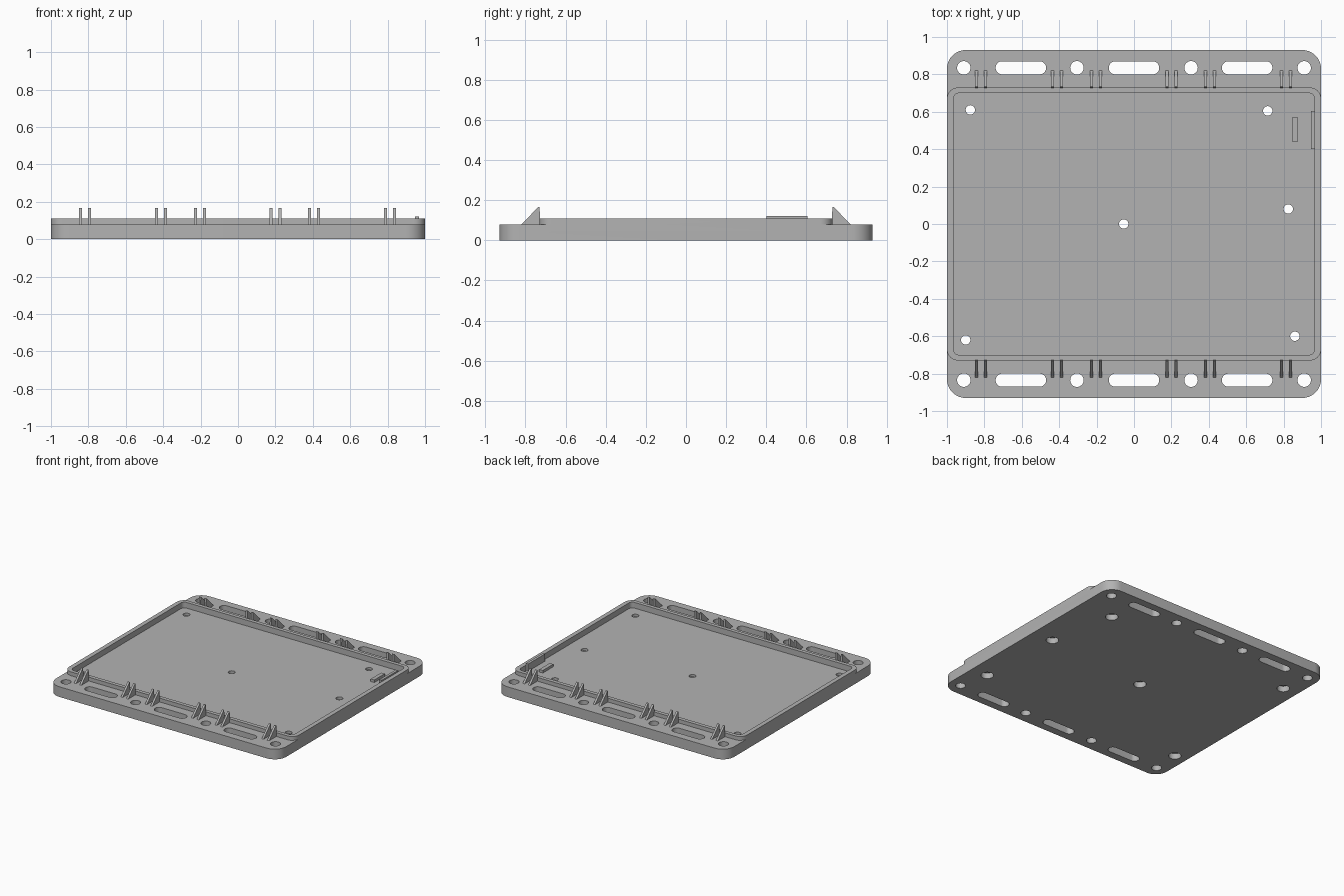
import bpy, bmesh, math

cube = bpy.data.objects.get("Cube")
if cube:
    bpy.data.objects.remove(cube, do_unlink=True)

grey = bpy.data.materials.new("plain grey")
grey.use_nodes = True
colour = (0.45, 0.45, 0.45, 1)
grey.diffuse_color = colour
grey.node_tree.nodes["Principled BSDF"].inputs["Base Color"].default_value = colour


def prism(name, points, offset):
    """Solid swept from a closed polygon of 3D points along an offset."""
    bm = bmesh.new()
    face = bm.faces.new([bm.verts.new(p) for p in points])
    swept = bmesh.ops.extrude_face_region(bm, geom=[face])["geom"]
    bmesh.ops.translate(bm, vec=offset, verts=[v for v in swept if isinstance(v, bmesh.types.BMVert)])
    bmesh.ops.recalc_face_normals(bm, faces=bm.faces)
    mesh = bpy.data.meshes.new(name)
    bm.to_mesh(mesh)
    bm.free()
    mesh.materials.append(grey)
    obj = bpy.data.objects.new(name, mesh)
    bpy.context.collection.objects.link(obj)
    return obj


def rounded(name, x, y, half_x, half_y, radius, low, high, steps=10):
    """Rounded box; a radius equal to the half sizes gives a cylinder."""
    points = []
    for quarter, (sx, sy) in enumerate([(1, 1), (-1, 1), (-1, -1), (1, -1)]):
        for i in range(steps + 1):
            a = (quarter + i / steps) * math.pi / 2
            p = (x + sx * (half_x - radius) + radius * math.cos(a),
                 y + sy * (half_y - radius) + radius * math.sin(a), low)
            if not points or math.dist(p, points[-1]) > 1e-5:
                points.append(p)
    if math.dist(points[0], points[-1]) < 1e-5:
        points.pop()
    return prism(name, points, (0, 0, high - low))


def box(name, x0, x1, y0, y1, z0, z1):
    return prism(name, [(x0, y0, z0), (x1, y0, z0), (x1, y1, z0), (x0, y1, z0)], (0, 0, z1 - z0))


def combine(target, other, operation):
    mod = target.modifiers.new("cut", "BOOLEAN")
    mod.object = other
    mod.operation = operation
    mod.solver = "EXACT"
    bpy.context.view_layer.objects.active = target
    bpy.ops.object.modifier_apply(modifier=mod.name)
    bpy.data.objects.remove(other, do_unlink=True)


# Base plate with the raised rim and the sunken floor
FLOOR, DECK, RIM = 0.065, 0.08, 0.11
tray = rounded("tray", 0, 0, 1, 0.93, 0.1, 0, DECK)
combine(tray, rounded("rim", 0, 0, 1, 0.73, 0.06, 0.04, RIM), "UNION")
combine(tray, rounded("pocket", 0, 0, 0.965, 0.7, 0.03, FLOOR, 0.3), "DIFFERENCE")

# Round holes and long slots along the front and back flanges
for y in (-0.835, 0.835):
    for x in (-0.91, -0.305, 0.305, 0.91):
        combine(tray, rounded("hole", x, y, 0.036, 0.036, 0.036, -0.1, 0.3), "DIFFERENCE")
    for x in (-0.605, 0, 0.605):
        combine(tray, rounded("slot", x, y, 0.135, 0.035, 0.035, -0.1, 0.3), "DIFFERENCE")

# Floor screw holes, counterbored from below
for x, y in [(-0.875, 0.61), (0.715, 0.605), (0.825, 0.08), (-0.055, 0), (-0.9, -0.62), (0.86, -0.6)]:
    combine(tray, rounded("screw_hole", x, y, 0.025, 0.025, 0.025, -0.1, 0.3), "DIFFERENCE")
    combine(tray, rounded("counterbore", x, y, 0.045, 0.045, 0.045, -0.1, 0.045), "DIFFERENCE")

# Paired triangular gussets behind the rim
for side, label in ((-1, "front"), (1, "back")):
    for centre in (-0.818, -0.412, -0.202, 0.2, 0.407, 0.812):
        for x in (centre - 0.024, centre + 0.024):
            profile = [(x - 0.008, side * y, z) for y, z in
                       ((0.725, 0.075), (0.825, 0.075), (0.82, DECK), (0.735, 0.167), (0.725, 0.167))]
            profile[-1] = (x - 0.008, side * 0.73, 0.167)
            prism(label + "_gusset", profile, (0.016, 0, 0))

# Raised lip on the left wall and the small bar beside it
box("wall_lip", 0.947, 0.967, 0.4, 0.605, FLOOR, 0.122)
box("floor_bar", 0.845, 0.876, 0.44, 0.57, FLOOR - 0.005, 0.085)

# Smooth the rounded walls, keep the edges crisp
bpy.ops.object.select_all(action="DESELECT")
tray.select_set(True)
bpy.context.view_layer.objects.active = tray
bpy.ops.object.shade_smooth_by_angle(angle=math.radians(30))
